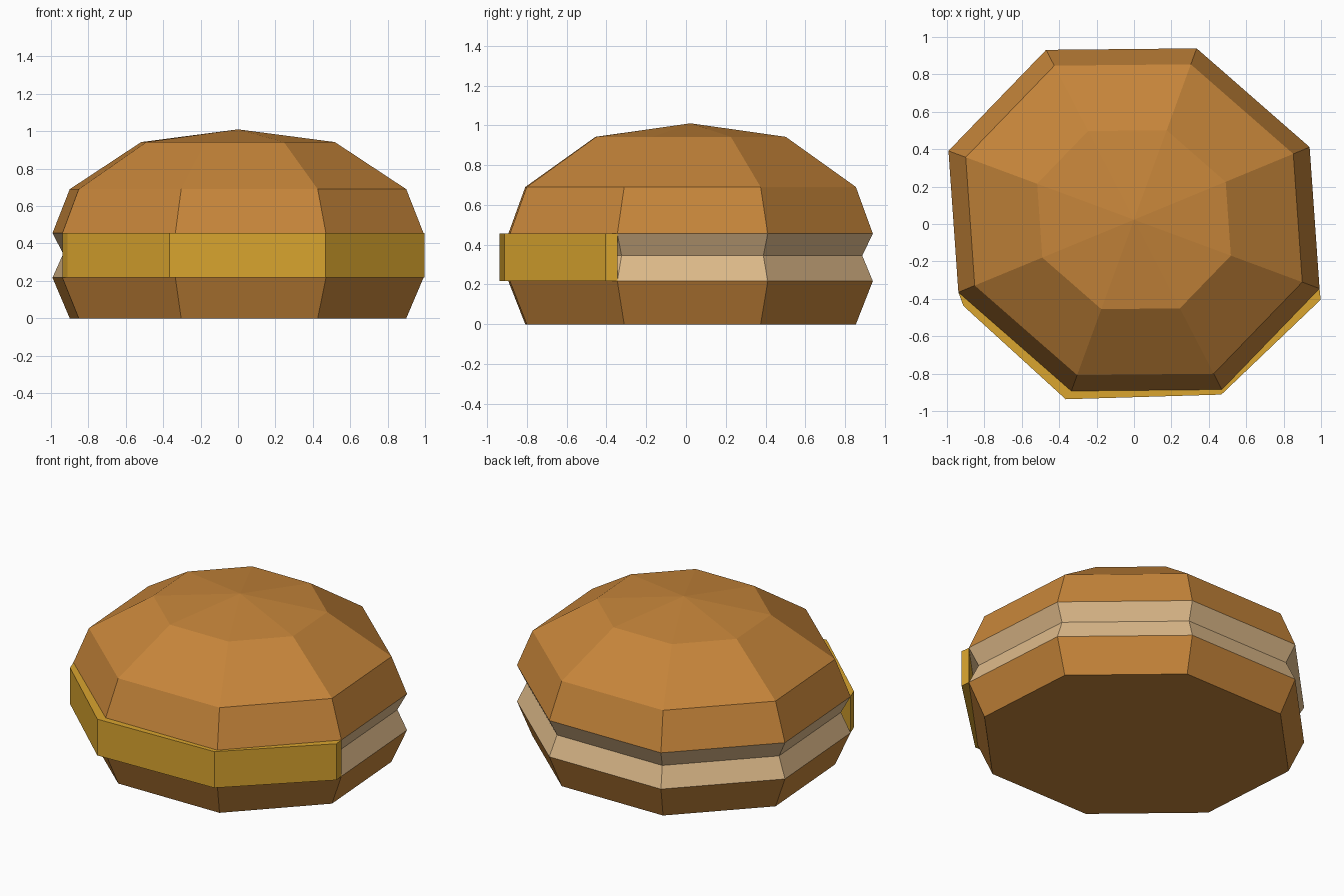
import bpy, bmesh

if "Cube" in bpy.data.objects:
    bpy.data.objects.remove(bpy.data.objects["Cube"])

CY = 0.023                                   # body axis sits slightly behind the origin
HALF = [(0.992, -0.368), (0.939, 0.388), (0.335, 0.916), (-0.47, 0.908)]
OCT = HALF + [(-x, -y) for x, y in HALF]     # point-symmetric irregular octagon


def material(name, rgb):
    m = bpy.data.materials.new(name)
    m.diffuse_color = (*rgb, 1.0)
    m.use_nodes = True
    m.node_tree.nodes["Principled BSDF"].inputs["Base Color"].default_value = m.diffuse_color
    return m


brown = material("bun brown", (0.565, 0.235, 0.042))
cream = material("filling cream", (0.73, 0.491, 0.254))
gold = material("band gold", (0.701, 0.376, 0.028))


def finish(name, bm, mat):
    me = bpy.data.meshes.new(name)
    bm.to_mesh(me)
    bm.free()
    me.materials.append(mat)
    ob = bpy.data.objects.new(name, me)
    bpy.context.collection.objects.link(ob)
    return ob


def loft(name, profile, mat, bottom=False, apex=None):
    """Stack scaled octagons: profile is a list of (scale, z)."""
    bm = bmesh.new()
    rings = [[bm.verts.new((x * s, y * s + CY, z)) for x, y in OCT] for s, z in profile]
    n = len(OCT)
    for lo, hi in zip(rings, rings[1:]):
        for i in range(n):
            j = (i + 1) % n
            bm.faces.new((lo[i], lo[j], hi[j], hi[i]))
    if bottom:
        bm.faces.new(rings[0][::-1])
    if apex is not None:
        tip = bm.verts.new((0, CY, apex))
        for i in range(n):
            bm.faces.new((rings[-1][i], rings[-1][(i + 1) % n], tip))
    return finish(name, bm, mat)


Z_LOW, Z_MID, Z_HIGH = 0.217, 0.345, 0.455

# lower half, recessed filling and domed upper half
loft("lower_half", [(0.907, 0), (1, Z_LOW)], brown, bottom=True)
loft("filling_groove", [(1, Z_LOW), (0.942, Z_MID), (1, Z_HIGH)], cream)
loft("upper_dome", [(1, Z_HIGH), (0.907, 0.69), (0.522, 0.942)], brown, apex=1.01)

# gold band across the three front sides
inner = [(OCT[i][0], OCT[i][1] + CY) for i in (5, 6, 7, 0)]
outer = [(-0.912, -0.438), (-0.365, -0.937), (0.467, -0.912), (0.998, -0.405)]
bm = bmesh.new()
il, ih, ol, oh = [[bm.verts.new((x, y, z)) for x, y in pts]
                  for pts in (inner, outer) for z in (Z_LOW, Z_HIGH)]
for i in range(3):
    j = i + 1
    bm.faces.new((ol[i], ol[j], oh[j], oh[i]))
    bm.faces.new((il[j], il[i], ih[i], ih[j]))
    bm.faces.new((oh[i], oh[j], ih[j], ih[i]))
    bm.faces.new((il[i], il[j], ol[j], ol[i]))
bm.faces.new((il[0], ol[0], oh[0], ih[0]))
bm.faces.new((ol[3], il[3], ih[3], oh[3]))
bmesh.ops.recalc_face_normals(bm, faces=bm.faces)
finish("front_band", bm, gold)
